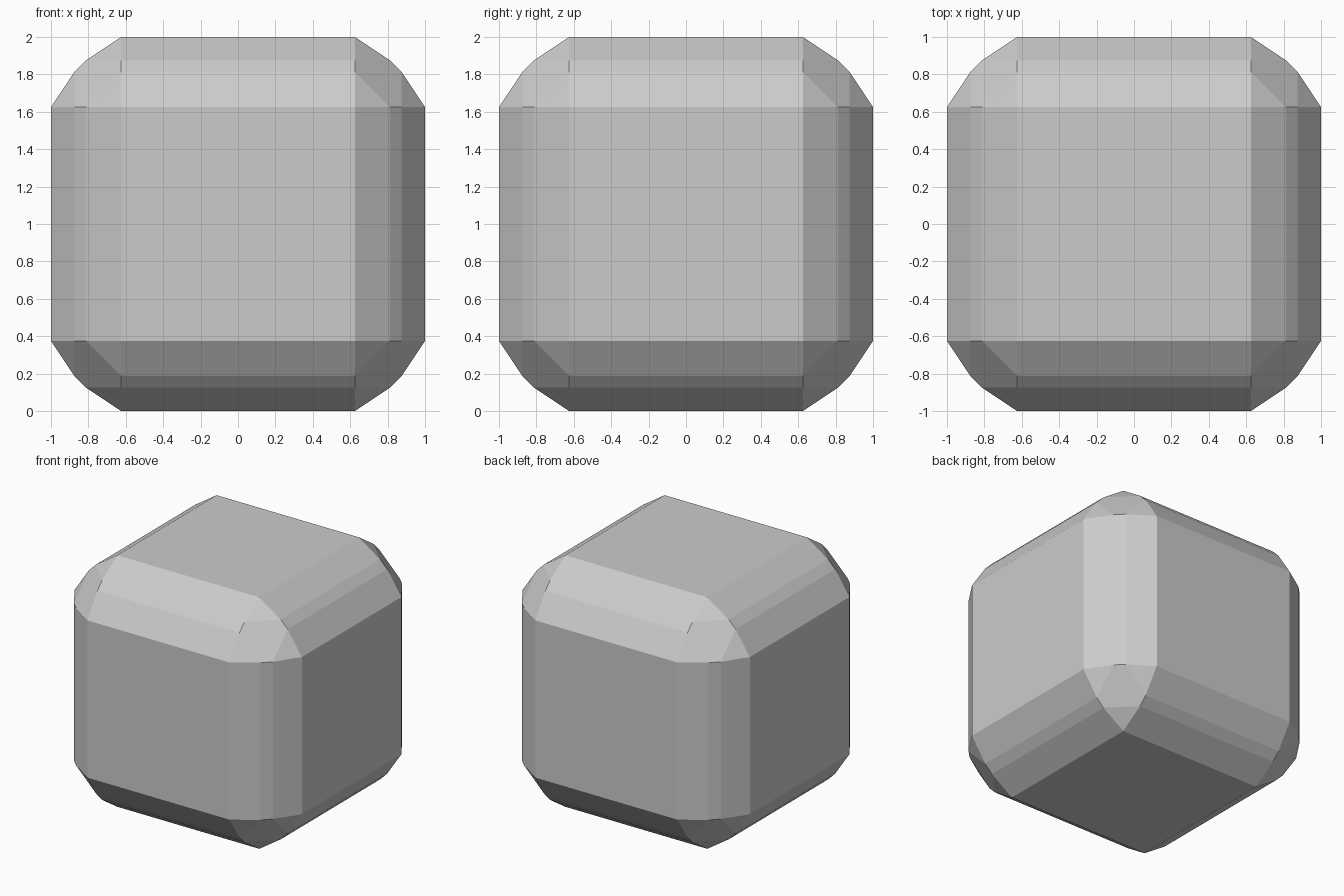
import bpy, bmesh
from math import radians
from itertools import permutations, product

if "Cube" in bpy.data.objects:
    bpy.data.objects.remove(bpy.data.objects["Cube"])

# Edge profile of the rounded cube: flat face corner, then the two middle bevel points
FACE_CORNER = (1.0, 0.625, 0.625)
BEVEL_POINT = (0.875, 0.8125, 0.625)

# Mirror the corner points into all eight corners
points = {(x * sx, y * sy, z * sz + 1.0)
          for base in (FACE_CORNER, BEVEL_POINT)
          for x, y, z in permutations(base)
          for sx, sy, sz in product((-1, 1), repeat=3)}

# Skin the points and merge coplanar triangles into clean flat faces
bm = bmesh.new()
for p in sorted(points):
    bm.verts.new(p)
bmesh.ops.convex_hull(bm, input=bm.verts[:])
bmesh.ops.dissolve_limit(bm, angle_limit=radians(1), verts=bm.verts[:], edges=bm.edges[:])
bmesh.ops.recalc_face_normals(bm, faces=bm.faces[:])

mesh = bpy.data.meshes.new("rounded_cube")
bm.to_mesh(mesh)
bm.free()
bpy.context.collection.objects.link(bpy.data.objects.new("rounded_cube", mesh))
